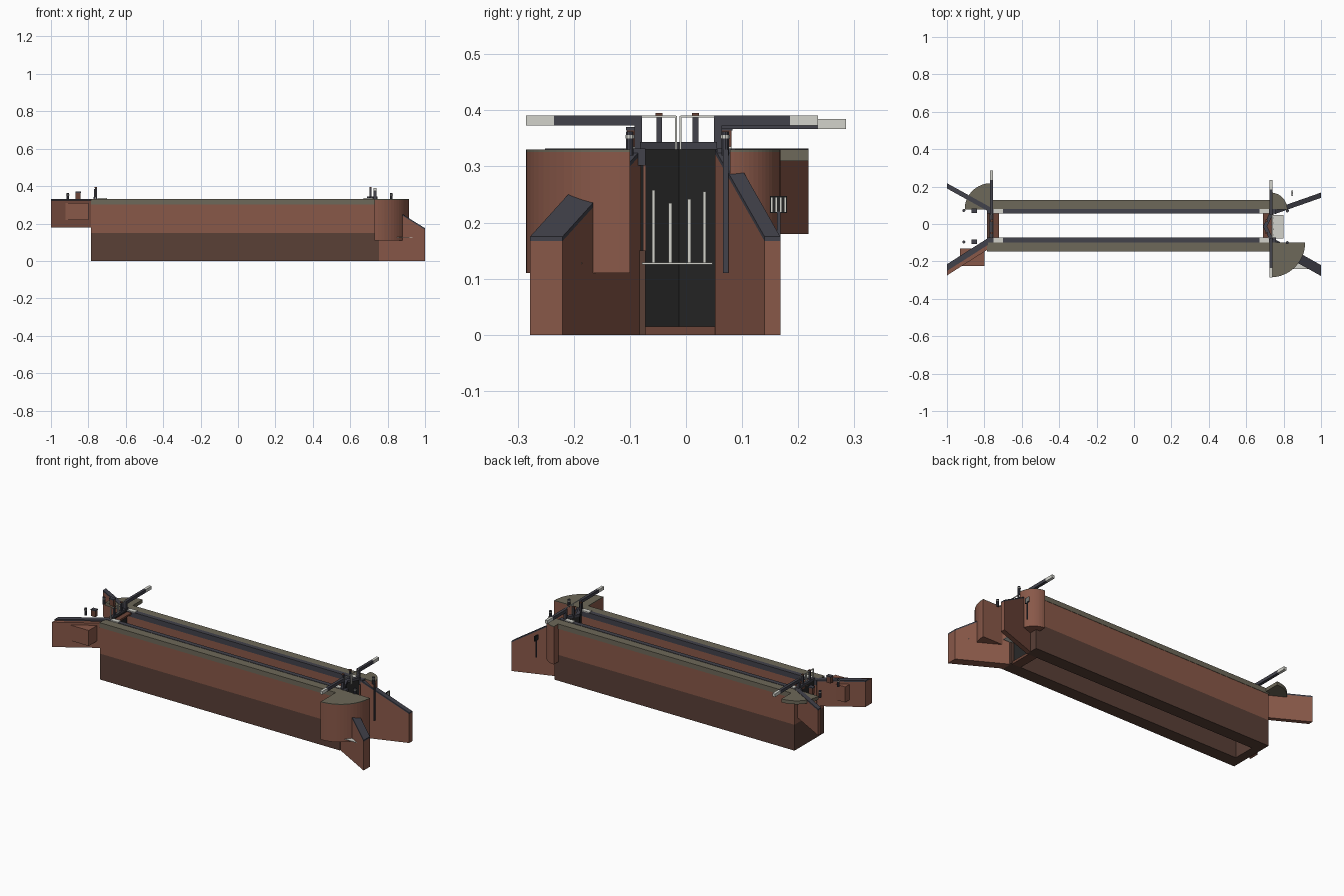
import bpy, bmesh, math

old = bpy.data.objects.get("Cube")
if old:
    bpy.data.objects.remove(old, do_unlink=True)


def material(name, r, g, b):
    m = bpy.data.materials.new(name)
    m.use_nodes = True
    m.diffuse_color = (r, g, b, 1)
    bsdf = next(n for n in m.node_tree.nodes if n.type == 'BSDF_PRINCIPLED')
    bsdf.inputs["Base Color"].default_value = (r, g, b, 1)
    return m


BRICK = material("brick", .25, .098, .066)
WET = material("wet_brick", .10, .05, .037)
STONE = material("stone", .155, .14, .1)
SLATE = material("slate", .054, .054, .07)
BLACK = material("black_timber", .018, .018, .018)
WHITE = material("off_white", .65, .65, .6)
RUST = material("rust_brown", .15, .06, .04)


def prism(name, points, z0, tops, mat):
    """Vertical prism; tops is one height or one height per corner."""
    if not isinstance(tops, (list, tuple)):
        tops = [tops] * len(points)
    bm = bmesh.new()
    low = [bm.verts.new((x, y, z0)) for x, y in points]
    high = [bm.verts.new((p[0], p[1], z)) for p, z in zip(points, tops)]
    bm.faces.new(low)
    bm.faces.new(high)
    n = len(points)
    for i in range(n):
        j = (i + 1) % n
        bm.faces.new((low[i], low[j], high[j], high[i]))
    bmesh.ops.recalc_face_normals(bm, faces=bm.faces)
    mesh = bpy.data.meshes.new(name)
    bm.to_mesh(mesh)
    bm.free()
    mesh.materials.append(mat)
    ob = bpy.data.objects.new(name, mesh)
    bpy.context.collection.objects.link(ob)
    return ob


def box(name, x0, x1, y0, y1, z0, z1, mat):
    return prism(name, [(x0, y0), (x1, y0), (x1, y1), (x0, y1)], z0, z1, mat)


def post(name, x, y, r, z0, z1, mat, sides=10):
    ring = [(x + r * math.cos(math.tau * i / sides), y + r * math.sin(math.tau * i / sides))
            for i in range(sides)]
    return prism(name, ring, z0, z1, mat)


def quadrant(name, cx, cy, r, sx, sy, z0, z1, mat):
    """Quarter disc opening towards sx, sy."""
    arc = [(cx + sx * r * math.cos(i * math.pi / 32), cy + sy * r * math.sin(i * math.pi / 32))
           for i in range(17)]
    return prism(name, [(cx, cy)] + arc, z0, z1, mat)


def wing(name, a, b, thick, z0, za, zb, cap):
    """Splayed wall from a to b, thickened along y, with a slate coping."""
    def foot(t):
        return [a, b, (b[0], b[1] + t), (a[0], a[1] + t)]
    tops = [za, zb, zb, za]
    prism(name, foot(thick), z0, [z - .008 for z in tops], BRICK)
    coping = prism(name + "_coping", foot(cap), 0, tops, SLATE)
    for v, z in zip(coping.data.vertices[:4], tops):
        v.co.z = z - .008


TOP = .33
MID = -.0125          # centre line of the chamber

# Chamber walls with copings, quay edges and end stones
for side, inner, outer in (("right", -.072, -.145), ("left", .055, .127)):
    s = 1 if outer > 0 else -1
    lo, hi = sorted((inner, outer))
    box(side + "_wall_base", -.785, .755, lo, hi, 0, .15, WET)
    box(side + "_wall", -.785, .735, lo, hi, .15, .302, BRICK)
    edge = inner + s * .026
    lo, hi = sorted((edge, outer + s * .002))
    box(side + "_stone_coping", -.785, .735, lo, hi, .302, TOP, STONE)
    lo, hi = sorted((edge, inner))
    box(side + "_quay_edge", -.785, .76, lo, hi, .302, TOP + .002, SLATE)
    for x in (-.75, .672):
        box(side + "_end_stone", x, x + .05, lo, hi, TOP, TOP + .006, WHITE)

# Round abutments
quadrant("lower_right_abutment", .73, -.1, .185, 1, -1, .11, TOP - .004, BRICK)
quadrant("lower_right_abutment_top", .73, -.1, .185, 1, -1, TOP - .004, TOP, STONE)
quadrant("lower_left_abutment", .73, .078, .09, 1, 1, .11, TOP - .004, BRICK)
quadrant("lower_left_abutment_top", .73, .078, .09, 1, 1, TOP - .004, TOP, STONE)
quadrant("upper_left_abutment_top", -.765, .078, .14, -1, 1, .31, TOP, STONE)

# Wing walls
wing("lower_right_wing", (.75, -.08), (1, -.22), -.058, 0, TOP, .175, -.058)
wing("lower_left_wing", (.75, .052), (1, .14), .028, 0, TOP, .175, .028)
wing("upper_right_wing", (-.78, -.075), (-1, -.215), -.06, .18, TOP + .002, TOP + .002, -.036)
wing("upper_left_wing", (-.765, .06), (-1, .19), .028, .18, TOP + .002, TOP + .002, .028)
box("side_block", -.93, -.8, -.225, -.13, .22, .31, BRICK)

# Sills
box("upper_sill", -.785, -.735, -.072, .055, 0, .18, WET)
box("lower_sill", .69, .745, -.072, .055, 0, .015, RUST)

# Lower mitre gates
for side, y in (("right", -.082), ("left", .055)):
    prism(side + "_lower_gate", [(.692, MID), (.725, y), (.738, y), (.705, MID)], .015, TOP, BLACK)
    prism(side + "_gate_walkway", [(.69, MID), (.723, y), (.745, y), (.712, MID)],
          TOP, TOP + .014, SLATE)

# Upper gate with footboard
box("upper_gate", -.772, -.75, -.075, .058, .18, TOP, BLACK)
box("upper_gate_footboard", -.772, -.722, -.072, .055, TOP - .014, TOP - .004, RUST)
box("upper_gate_walkway", -.772, -.755, -.075, .058, TOP, TOP + .012, SLATE)

# Balance beams with pale ends
for name, x, inner, joint, tip, z in (
        ("lower_right_beam", .732, -.078, -.235, -.285, .373),
        ("lower_left_beam", .732, .05, .185, .235, .373),
        ("upper_beam", -.762, .05, .235, .285, .367)):
    for part, p, q, mat in (("", inner, joint, SLATE), ("_tip", joint, tip, WHITE)):
        lo, hi = sorted((p, q))
        box(name + part, x - .008, x + .008, lo, hi, z, z + .018, mat)
    lo, hi = sorted((inner, inner + math.copysign(.014, inner)))
    box(name + "_heel", x - .008, x + .008, lo, hi, TOP, z, SLATE)

# Handrails and paddle gear over the gates
for gate, x in (("lower", .738), ("upper", -.76)):
    for y0, y1 in ((-.08, -.018), (-.01, .052)):
        for y in (y0, y1):
            box(gate + "_rail_post", x - .002, x + .002, y - .002, y + .002, TOP, .39, WHITE)
        box(gate + "_handrail", x - .002, x + .002, y0, y1, .387, .391, WHITE)
    for y in (-.048, .017):
        gx = x - .03 if gate == "lower" else x
        box(gate + "_paddle_post", gx - .005, gx + .005, y - .005, y + .005, TOP, .39, SLATE)
        box(gate + "_paddle_cap", gx - .006, gx + .006, y - .006, y + .006, .39, .395, RUST)

# Mooring posts and winding boxes beside the lock
for x, y in ((-.91, -.096), (-.91, .072), (.82, -.1), (.82, .07)):
    post("mooring_post", x, y, .007, TOP - .01, TOP + .02, SLATE)
    post("mooring_band", x, y, .0085, TOP + .02, TOP + .026, WHITE)
    post("mooring_cap", x, y, .007, TOP + .026, TOP + .032, SLATE)
for y in (-.096, .07):
    box("winding_box", -.868, -.842, y - .009, y + .011, TOP, TOP + .034, RUST)
    box("winding_box_lid", -.87, -.84, y - .011, y + .013, TOP + .034, TOP + .04, SLATE)

# Water jets and foam below the lower gates
for y, z in ((-.058, .258), (-.028, .235), (.006, .242), (.033, .255)):
    box("water_jet", .742, .746, y - .003, y + .003, .128, z, WHITE)
box("foam_plate", .738, .8, -.078, .047, .125, .129, WHITE)
box("foam_patch", .85, .94, -.24, -.185, .126, .129, WHITE)

# Ladder on the left wing, gauge board behind it
box("wall_ladder", .822, .828, .066, .076, .11, TOP, SLATE)
box("gauge_pole", .842, .848, .162, .168, .12, .22, SLATE)
box("gauge_board", .842, .848, .15, .18, .217, .247, BLACK)
for i in range(4):
    y = .153 + i * .008
    box("gauge_mark", .848, .85, y - .0015, y + .0015, .219, .245, WHITE)
